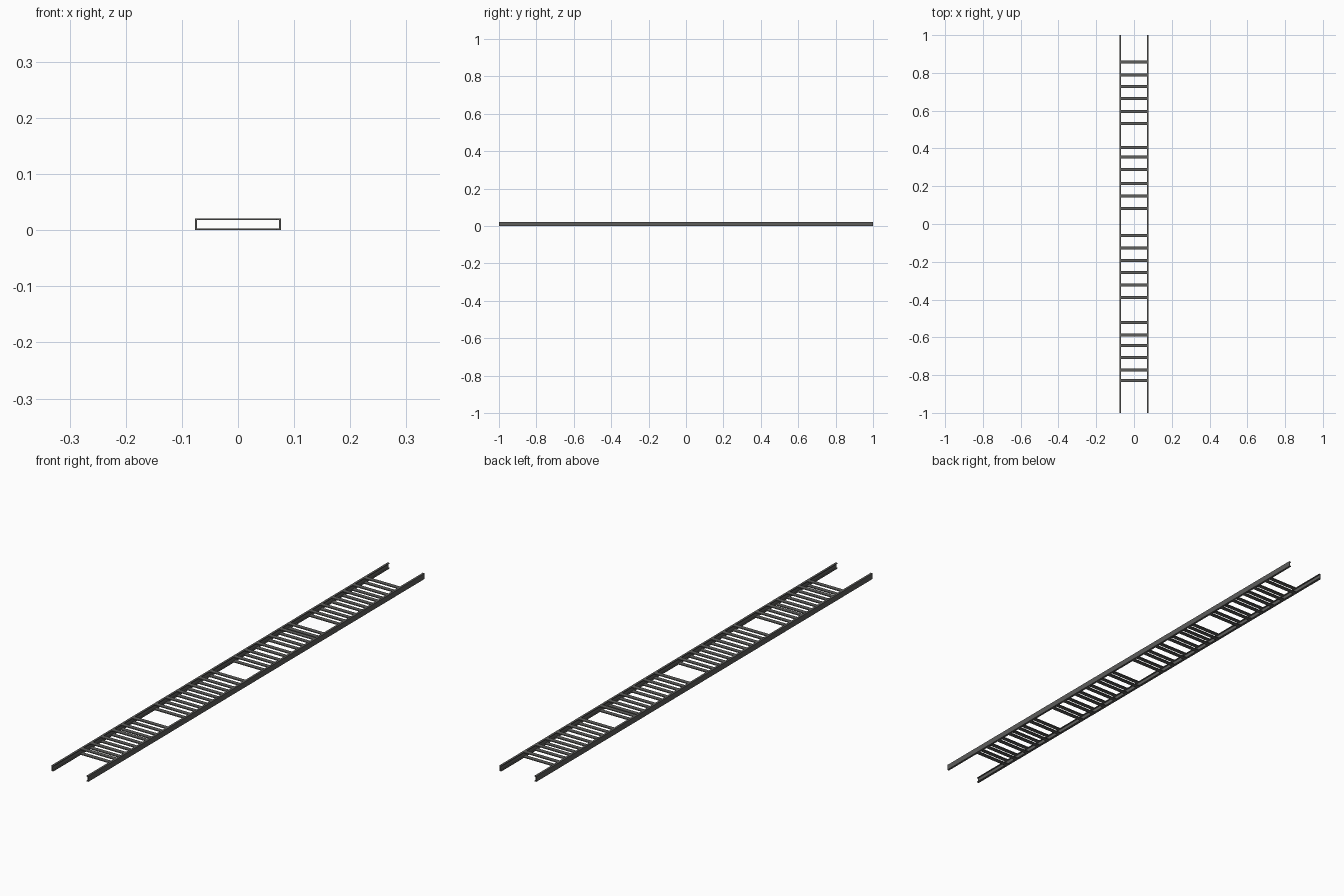
import bpy, bmesh

if "Cube" in bpy.data.objects:
    bpy.data.objects.remove(bpy.data.objects["Cube"])

W, H, L = 0.077, 0.021, 2.0     # half width, height, length
WEB, FL, T = 0.004, 0.008, 0.003  # web thickness, flange depth, sheet thickness


def mesh_object(name, bm):
    bmesh.ops.recalc_face_normals(bm, faces=bm.faces)
    me = bpy.data.meshes.new(name)
    bm.to_mesh(me)
    bm.free()
    ob = bpy.data.objects.new(name, me)
    bpy.context.collection.objects.link(ob)
    mat = bpy.data.materials.get("dark_steel") or bpy.data.materials.new("dark_steel")
    mat.diffuse_color = (0.11, 0.11, 0.105, 1)
    mat.use_nodes = True
    mat.node_tree.nodes["Principled BSDF"].inputs["Base Color"].default_value = mat.diffuse_color
    me.materials.append(mat)
    return ob


# Side rails: C channels opening inwards
def rail(name, s):
    prof = [(W, 0), (W, H), (W - FL, H), (W - FL, H - T),
            (W - WEB, H - T), (W - WEB, T), (W - FL, T), (W - FL, 0)]
    bm = bmesh.new()
    face = bm.faces.new([bm.verts.new((s * x, -L / 2, z)) for x, z in prof])
    ext = bmesh.ops.extrude_face_region(bm, geom=[face], use_keep_orig=True)
    vs = [v for v in ext["geom"] if isinstance(v, bmesh.types.BMVert)]
    bmesh.ops.translate(bm, verts=vs, vec=(0, L, 0))
    mesh_object(name, bm)


rail("left_rail", -1)
rail("right_rail", 1)

# Slats: four groups of six, a flat strip on the top and one on the bottom
rows = [0.857, 0.788, 0.728, 0.664, 0.596, 0.532,
        0.405, 0.354, 0.288, 0.215, 0.147, 0.082,
        -0.062, -0.128, -0.192, -0.256, -0.322, -0.388,
        -0.522, -0.588, -0.643, -0.708, -0.772, -0.828]
for i, y in enumerate(rows):
    for layer, z in (("top", H - T / 2), ("bottom", T / 2)):
        bm = bmesh.new()
        bmesh.ops.create_cube(bm, size=1)
        bmesh.ops.scale(bm, verts=bm.verts, vec=(2 * (W - FL) + 0.004, 0.016, T))
        bmesh.ops.translate(bm, verts=bm.verts, vec=(0, y, z))
        mesh_object(f"{layer}_slat_{i + 1}", bm)
